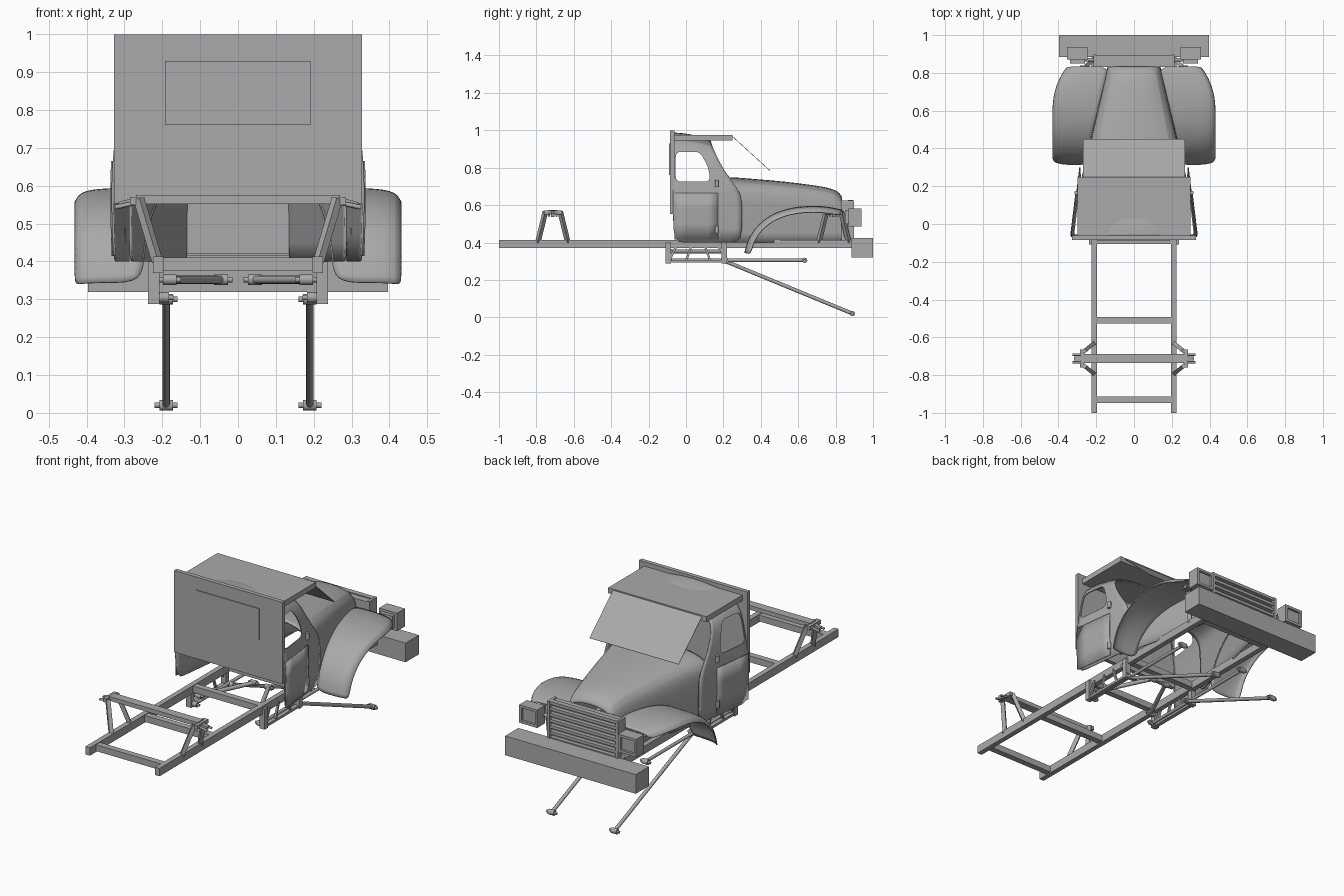
import bpy, bmesh, math
from mathutils import Vector

if "Cube" in bpy.data.objects:
    bpy.data.objects.remove(bpy.data.objects["Cube"])

grey = bpy.data.materials.new("plain grey")
grey.use_nodes = True
COLOUR = (0.4, 0.4, 0.4, 1)
grey.diffuse_color = COLOUR
grey.node_tree.nodes["Principled BSDF"].inputs["Base Color"].default_value = COLOUR


def finish(name, bm, smooth=False):
    bmesh.ops.recalc_face_normals(bm, faces=bm.faces)
    mesh = bpy.data.meshes.new(name)
    bm.to_mesh(mesh)
    bm.free()
    ob = bpy.data.objects.new(name, mesh)
    bpy.context.collection.objects.link(ob)
    mesh.materials.append(grey)
    if smooth:
        bpy.ops.object.select_all(action="DESELECT")
        ob.select_set(True)
        bpy.context.view_layer.objects.active = ob
        bpy.ops.object.shade_smooth_by_angle(angle=math.radians(35))
    return ob


def box(name, x, y, z):
    bm = bmesh.new()
    bmesh.ops.create_cube(bm, size=1)
    for v in bm.verts:
        v.co = [(a + b) / 2 + c * (b - a) for (a, b), c in zip((x, y, z), v.co)]
    return finish(name, bm)


def prism(name, outline, x0, x1):
    """Extrude a (y, z) outline along x."""
    bm = bmesh.new()
    face = bm.faces.new([bm.verts.new((x0, y, z)) for y, z in outline])
    new = bmesh.ops.extrude_face_region(bm, geom=[face])["geom"]
    bmesh.ops.translate(bm, vec=(x1 - x0, 0, 0), verts=[g for g in new if isinstance(g, bmesh.types.BMVert)])
    return finish(name, bm)


def rod(name, a, b, r, sides=12):
    """Bar between two points; four sides give a square tube."""
    a, b = Vector(a), Vector(b)
    bm = bmesh.new()
    bmesh.ops.create_cone(bm, cap_ends=True, segments=sides, radius1=r, radius2=r, depth=(b - a).length)
    if sides == 4:
        for v in bm.verts:
            v.co.xy = ((v.co.x - v.co.y) * 0.7, (v.co.x + v.co.y) * 0.7)
    q = (b - a).to_track_quat("Z", "Y")
    for v in bm.verts:
        v.co = q @ v.co + (a + b) / 2
    return finish(name, bm, sides > 4)


def loft(name, rows, thickness=0.006, levels=1):
    """Sheet through rows of points, smoothed and given thickness."""
    bm = bmesh.new()
    grid = [[bm.verts.new(p) for p in row] for row in rows]
    for r, s in zip(grid, grid[1:]):
        for i in range(len(r) - 1):
            bm.faces.new((r[i], r[i + 1], s[i + 1], s[i]))
    ob = finish(name, bm, True)
    sub = ob.modifiers.new("smooth", "SUBSURF")
    sub.levels = sub.render_levels = levels
    ob.modifiers.new("sheet", "SOLIDIFY").thickness = thickness
    return ob


def interp(table, t):
    for (a, u), (b, v) in zip(table, table[1:]):
        if t <= b:
            return u + (v - u) * max(0, (t - a) / (b - a))
    return table[-1][1]


def mirrored(points):
    return [(-x, z) for x, z in points] + [(x, z) for x, z in reversed(points[:-1])]


# Chassis rails and cross members
for s, side in ((1, "left"), (-1, "right")):
    box(f"{side}_rail", (s * 0.197, s * 0.225), (-1, 0.89), (0.37, 0.413))
for i, y in enumerate((-0.93, -0.51, -0.09, 0.22, 0.8)):
    box(f"cross_member_{i}", (-0.2, 0.2), (y - 0.017, y + 0.017), (0.375, 0.41))


# Shock towers: slanted legs, sloping cap and mounting pins
def tower(label, y, s):
    for d in (-1, 1):
        rod(f"{label}_leg", (s * 0.213, y + d * 0.08, 0.4), (s * 0.262, y + d * 0.04, 0.565), 0.015, 4)
        rod(f"{label}_pin", (s * 0.27, y + d * 0.02, 0.555), (s * 0.325, y + d * 0.02, 0.543), 0.006)
    rod(f"{label}_cap", (s * 0.275, y - 0.048, 0.56), (s * 0.275, y + 0.048, 0.56), 0.015, 4)
    rod(f"{label}_arm", (s * 0.25, y, 0.565), (s * 0.315, y, 0.547), 0.014, 4)


for s, side in ((1, "left"), (-1, "right")):
    tower(f"rear_{side}_tower", -0.712, s)
    tower(f"front_{side}_tower", 0.79, s)
box("rear_tower_bar", (-0.27, 0.27), (-0.735, -0.688), (0.552, 0.575))


# Suspension links with bushed ends, and their brackets
def link(label, a, b, r):
    rod(label, a, b, r)
    for p in (a, b):
        x, y, z = p
        rod(f"{label}_bushing", (x - 0.018, y, z), (x + 0.018, y, z), 0.014)
        rod(f"{label}_bolt", (x - 0.03, y, z), (x + 0.03, y, z), 0.007)


for s, side in ((1, "left"), (-1, "right")):
    link(f"{side}_lower_link", (s * 0.19, 0.21, 0.3), (s * 0.19, 0.89, 0.02), 0.01)
    link(f"{side}_long_link", (s * 0.2, -0.09, 0.305), (s * 0.2, 0.635, 0.305), 0.009)
    link(f"{side}_angled_link", (s * 0.18, -0.08, 0.352), (s * 0.045, 0.2, 0.352), 0.011)
    for y in (-0.095, 0.205):
        box(f"{side}_link_bracket", (s * 0.207, s * 0.238), (y - 0.014, y + 0.014), (0.288, 0.4))
    box(f"{side}_bracket_bar", (s * 0.212, s * 0.234), (-0.1, 0.21), (0.292, 0.305))
    for y in (-0.05, 0.17):
        rod(f"{side}_bracket_brace", (s * 0.225, y, 0.385), (s * 0.225, y + (0.05 if y > 0 else -0.04), 0.305), 0.009, 4)
    for y0, y1 in ((0.0, 0.03), (0.13, 0.1)):
        rod(f"{side}_inner_brace", (s * 0.225, y0, 0.3), (s * 0.225, y1, 0.385), 0.008, 4)

# Cab shell: an arch swept forward to the slanted windscreen pillars
ARCH = [(0.33, 0.4), (0.335, 0.55), (0.333, 0.66), (0.325, 0.72), (0.312, 0.8),
        (0.295, 0.88), (0.255, 0.95), (0.13, 0.983), (0, 0.99)]
FRONT = [(0.4, 0.3), (0.66, 0.3), (0.72, 0.25), (0.8, 0.195), (0.88, 0.16), (0.95, 0.14), (1, 0.13)]


def cab_point(x, z, t):
    y = -0.068 + t * (interp(FRONT, z) + 0.068)
    drop = 0.045 * t * t * max(0, (z - 0.85) / 0.14)
    return x * (1 - 0.36 * (y + 0.068)), y, z - drop


cab = loft("cab_shell", [[cab_point(x, z, i / 6) for x, z in mirrored(ARCH)] for i in range(7)])

# Rounded side window openings
corners = [(-0.055, 0.725), (0.13, 0.725), (0.12, 0.8), (0.075, 0.885), (-0.055, 0.885)]
outline = []
for i, c in enumerate(corners):
    c, p, n = Vector(c), Vector(corners[i - 1]), Vector(corners[(i + 1) % len(corners)])
    a, b = c + (p - c).normalized() * 0.03, c + (n - c).normalized() * 0.03
    outline += [a.lerp(c, t).lerp(c.lerp(b, t), t) for t in (0, 0.25, 0.5, 0.75, 1)]
cutter = prism("window_cutter", outline, -0.6, 0.6)
cutter.hide_render = True
cutter.hide_viewport = True
cut = cab.modifiers.new("windows", "BOOLEAN")
cut.object, cut.operation, cut.solver = cutter, "DIFFERENCE", "EXACT"

# Doors and hinges
for s, side in ((1, "left"), (-1, "right")):
    rows = []
    for y in (-0.062, 0.0, 0.06, 0.12, 0.17):
        k = 1 - 0.36 * (y + 0.068)
        rows.append([(s * (interp([(c[1], c[0]) for c in ARCH[:4]], z) * k + 0.004), y, z)
                     for z in (0.415, 0.5, 0.58, 0.665)])
    loft(f"{side}_door", rows, 0.004, 0)
    for z in (0.47, 0.715):
        rod(f"{side}_door_hinge", (s * 0.306, 0.165, z - 0.018), (s * 0.306, 0.165, z + 0.018), 0.01)

# Flat back panel with window, roof visor and windscreen sheet
box("back_panel", (-0.328, 0.328), (-0.085, -0.062), (0.553, 1.0))
box("rear_window", (-0.193, 0.191), (-0.09, -0.084), (0.76, 0.93))
box("roof_visor", (-0.298, 0.298), (-0.063, 0.248), (0.946, 0.976))
prism("windscreen", [(0.245, 0.972), (0.45, 0.785), (0.448, 0.783), (0.243, 0.97)], -0.27, 0.27)

# Hood: tapering arch from cowl to nose
WIDTH = [(0.18, 0.292), (0.3, 0.265), (0.83, 0.14)]
TOP = [(0.18, 0.745), (0.24, 0.752), (0.53, 0.728), (0.72, 0.703), (0.79, 0.688), (0.825, 0.665), (0.84, 0.63)]
rows = []
for y in (0.2, 0.24, 0.3, 0.4, 0.53, 0.64, 0.72, 0.79, 0.825, 0.835):
    w, top = interp(WIDTH, y), interp(TOP, y)
    half = [(w, 0.4), (w, 0.5), (w, top - 0.11), (w * 0.96, top - 0.06), (w * 0.83, top - 0.024),
            (w * 0.5, top - 0.006), (0, top)]
    rows.append([(x, y, z) for x, z in mirrored(half)])
loft("hood", rows)
bulge = [(y, interp(TOP, y) + 0.002) for y in (0.22, 0.26)]
rod("cowl_ridge", (-0.12, *bulge[0]), (0.12, *bulge[0]), 0.01)

# Front fenders: wide arched sheets with a rolled outer lip
PATH = [Vector(p) for p in ((0.312, 0.345), (0.33, 0.42), (0.38, 0.495), (0.46, 0.555),
                            (0.56, 0.588), (0.66, 0.598), (0.76, 0.594), (0.835, 0.575))]
for s, side in ((1, "left"), (-1, "right")):
    rows = []
    for i, p in enumerate(PATH):
        d = (PATH[min(i + 1, 7)] - PATH[max(i - 1, 0)]).normalized()
        inward = Vector((d.y, -d.x))
        outer = 0.432 - 0.07 * max(0, (p.x - 0.64) / 0.195) ** 2
        inner = interp(WIDTH, p.x) - 0.01
        section = [(inner, 0), ((inner + outer) / 2, 0), (outer - 0.05, 0.004),
                   (outer - 0.012, 0.012), (outer, 0.034)]
        rows.append([(s * x, *(p + inward * k)) for x, k in section])
    loft(f"{side}_fender", rows, 0.006, 2)

# Grille: backing, frame and slats
box("grille_back", (-0.21, 0.21), (0.83, 0.87), (0.42, 0.62))
for s in (-1, 1):
    box("grille_post", (s * 0.2, s * 0.215), (0.83, 0.897), (0.415, 0.625))
for i in range(7):
    z = 0.415 + i * 0.0325
    box("grille_slat", (-0.205, 0.205), (0.865, 0.893), (z, z + 0.016))

# Headlights with raised bezel, and bumper
for s, side in ((1, "left"), (-1, "right")):
    x0, x1 = 0.245, 0.355
    box(f"{side}_headlight", (s * x0, s * x1), (0.87, 0.925), (0.485, 0.583))
    box(f"{side}_headlight_back", (s * 0.26, s * 0.34), (0.85, 0.87), (0.5, 0.57))
    for z in (0.485, 0.569):
        box(f"{side}_bezel_bar", (s * x0, s * x1), (0.92, 0.938), (z, z + 0.014))
    for x in (x0, x1 - 0.014):
        box(f"{side}_bezel_post", (s * x, s * (x + 0.014)), (0.92, 0.938), (0.485, 0.583))
    rod(f"{side}_headlight_stay", (s * 0.2, 0.87, 0.53), (s * 0.27, 0.87, 0.53), 0.01)
box("bumper", (-0.396, 0.396), (0.885, 1.0), (0.32, 0.425))
